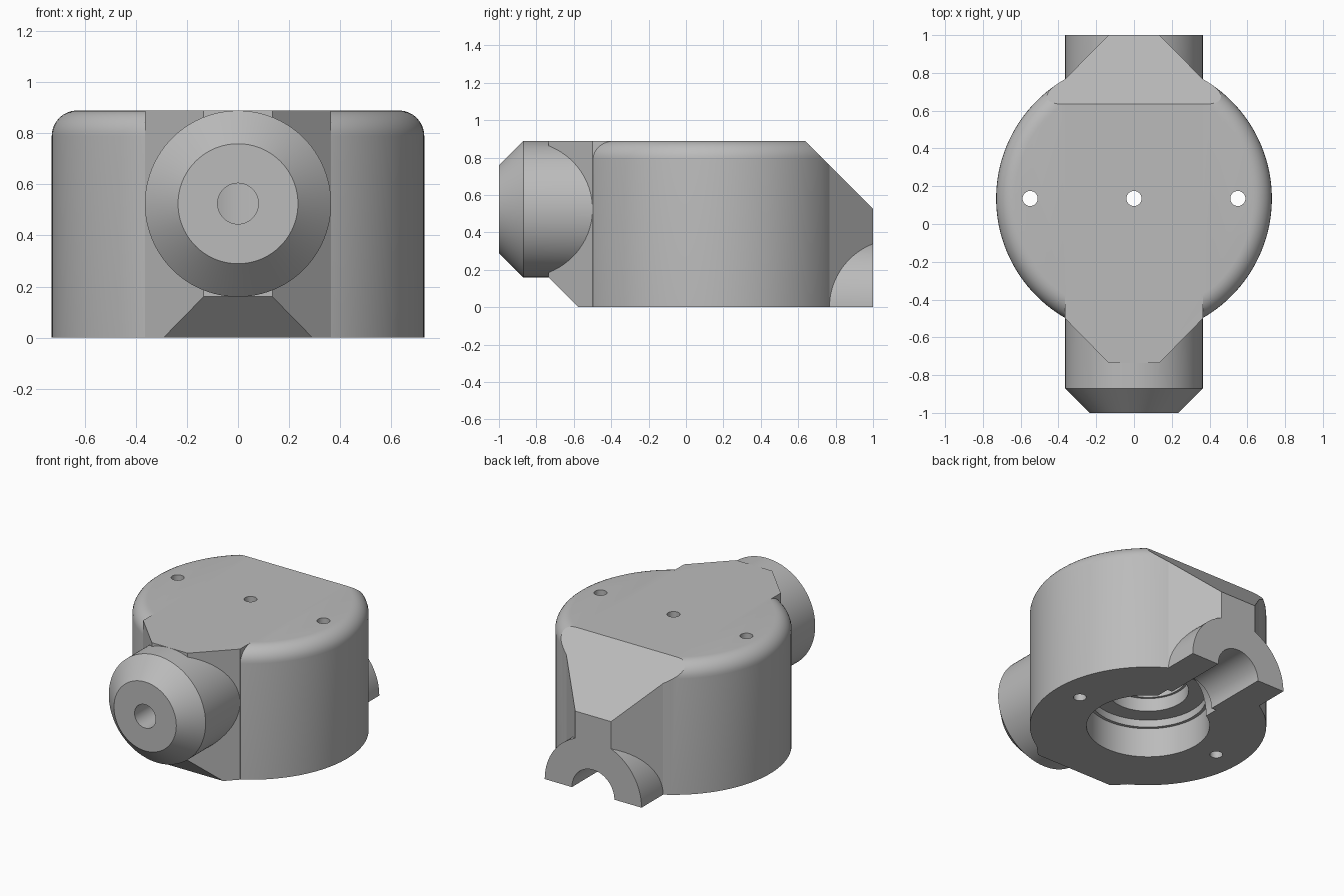
import bpy, bmesh, math
from mathutils import Matrix, Vector

cube = bpy.data.objects.get("Cube")
if cube:
    bpy.data.objects.remove(cube)

CY = 0.135      # centre of the round housing
H = 0.89        # housing height
R = 0.365       # radius of both side tubes
AXIS_Z = 0.525  # height of the front tube

grey = bpy.data.materials.new("plain grey")
grey.use_nodes = True
colour = (0.5, 0.5, 0.5, 1)
grey.diffuse_color = colour
grey.node_tree.nodes["Principled BSDF"].inputs["Base Color"].default_value = colour


def finish(name, bm):
    bmesh.ops.recalc_face_normals(bm, faces=bm.faces)
    mesh = bpy.data.meshes.new(name)
    bm.to_mesh(mesh)
    bm.free()
    mesh.materials.append(grey)
    obj = bpy.data.objects.new(name, mesh)
    bpy.context.collection.objects.link(obj)
    return obj


def lathe(name, profile, origin, along_y=False, sides=96):
    """Closed solid from (radius, distance) pairs, turned about z or y."""
    bm = bmesh.new()
    turn = Matrix.Rotation(-math.pi / 2, 3, 'X') if along_y else Matrix.Identity(3)
    rings = []
    for r, d in profile:
        ring = []
        for i in range(sides):
            a = 2 * math.pi * i / sides
            p = turn @ Vector((r * math.cos(a), r * math.sin(a), d))
            ring.append(bm.verts.new(p + Vector(origin)))
        rings.append(ring)
    for low, high in zip(rings, rings[1:]):
        for i in range(sides):
            j = (i + 1) % sides
            bm.faces.new((low[i], low[j], high[j], high[i]))
    bm.faces.new(rings[0])
    bm.faces.new(rings[-1])
    return finish(name, bm)


def prism(name, outline, depth):
    """Extrude a 3D outline along the depth vector."""
    bm = bmesh.new()
    face = bm.faces.new([bm.verts.new(p) for p in outline])
    out = bmesh.ops.extrude_face_region(bm, geom=[face])
    moved = [v for v in out["geom"] if isinstance(v, bmesh.types.BMVert)]
    bmesh.ops.translate(bm, verts=moved, vec=depth)
    return finish(name, bm)


def combine(target, other, operation):
    mod = target.modifiers.new(operation.title(), 'BOOLEAN')
    mod.operation = operation
    mod.solver = 'EXACT'
    mod.object = other
    bpy.ops.object.select_all(action='DESELECT')
    bpy.context.view_layer.objects.active = target
    target.select_set(True)
    bpy.ops.object.modifier_apply(modifier=mod.name)
    bpy.data.objects.remove(other)


# Round housing with a filleted top rim
rim = [(0.63 + 0.1 * math.cos(a), H - 0.1 + 0.1 * math.sin(a))
       for a in (math.pi / 2 * i / 8 for i in range(9))]
housing = lathe("housing", [(0.73, 0)] + rim, (0, CY, 0), sides=128)

# Tapered block that runs through the housing from front to back
half = [(0.135, -0.735), (R, -0.5), (R, 0.767), (0.135, 1)]
outline = half + [(-x, y) for x, y in reversed(half)]
block = prism("tapered_block", [(x, y, 0) for x, y in outline], (0, 0, H))
combine(housing, block, 'UNION')

# Sloped cuts: upper back and lower front
back_slope = [(-1, 0.335, 1.19), (-1, 1.3, 0.225), (-1, 1.3, 1.19)]
front_slope = [(-1, -0.995, 0.42), (-1, -0.375, -0.2), (-1, -0.995, -0.2)]
for pts in (back_slope, front_slope):
    combine(housing, prism("slope_cutter", pts, (2, 0, 0)), 'DIFFERENCE')

# Front tube with chamfered end
front_tube = lathe("front_tube", [(0.235, -1), (R, -0.87), (R, -0.3)],
                   (0, 0, AXIS_Z - 0.0005), along_y=True)
combine(housing, front_tube, 'UNION')

# Half-round back outlet
arc = [(R * math.cos(a), 0.4, R * math.sin(a))
       for a in (math.pi * i / 48 for i in range(49))]
combine(housing, prism("back_outlet", arc, (0, 0.6, 0)), 'UNION')

# Stepped cavity open at the bottom
cavity = [(0.38, -0.1), (0.38, 0.2), (0.36, 0.2), (0.36, 0.25), (0.25, 0.25),
          (0.25, 0.34), (0.235, 0.34), (0.235, 0.66)]
combine(housing, lathe("cavity_cutter", cavity, (0, CY, 0)), 'DIFFERENCE')

# Back outlet bore with a wider inner section
bore = [(0.195, 0.2), (0.195, 0.555), (0.16, 0.555), (0.16, 1.1)]
combine(housing, lathe("outlet_cutter", bore, (0, 0, 0), True, 64), 'DIFFERENCE')

# Front tube bore, reaching the cavity
inlet = [(0.08, -1.1), (0.08, CY)]
combine(housing, lathe("inlet_cutter", inlet, (0, 0, AXIS_Z), True, 48), 'DIFFERENCE')

# Three vertical screw holes
for x in (-0.55, 0, 0.55):
    hole = lathe("screw_hole_cutter", [(0.04, -0.1), (0.04, 1)], (x, CY, 0), sides=32)
    combine(housing, hole, 'DIFFERENCE')

bpy.ops.object.select_all(action='DESELECT')
housing.select_set(True)
bpy.context.view_layer.objects.active = housing
bpy.ops.object.shade_smooth_by_angle(angle=math.radians(25))
